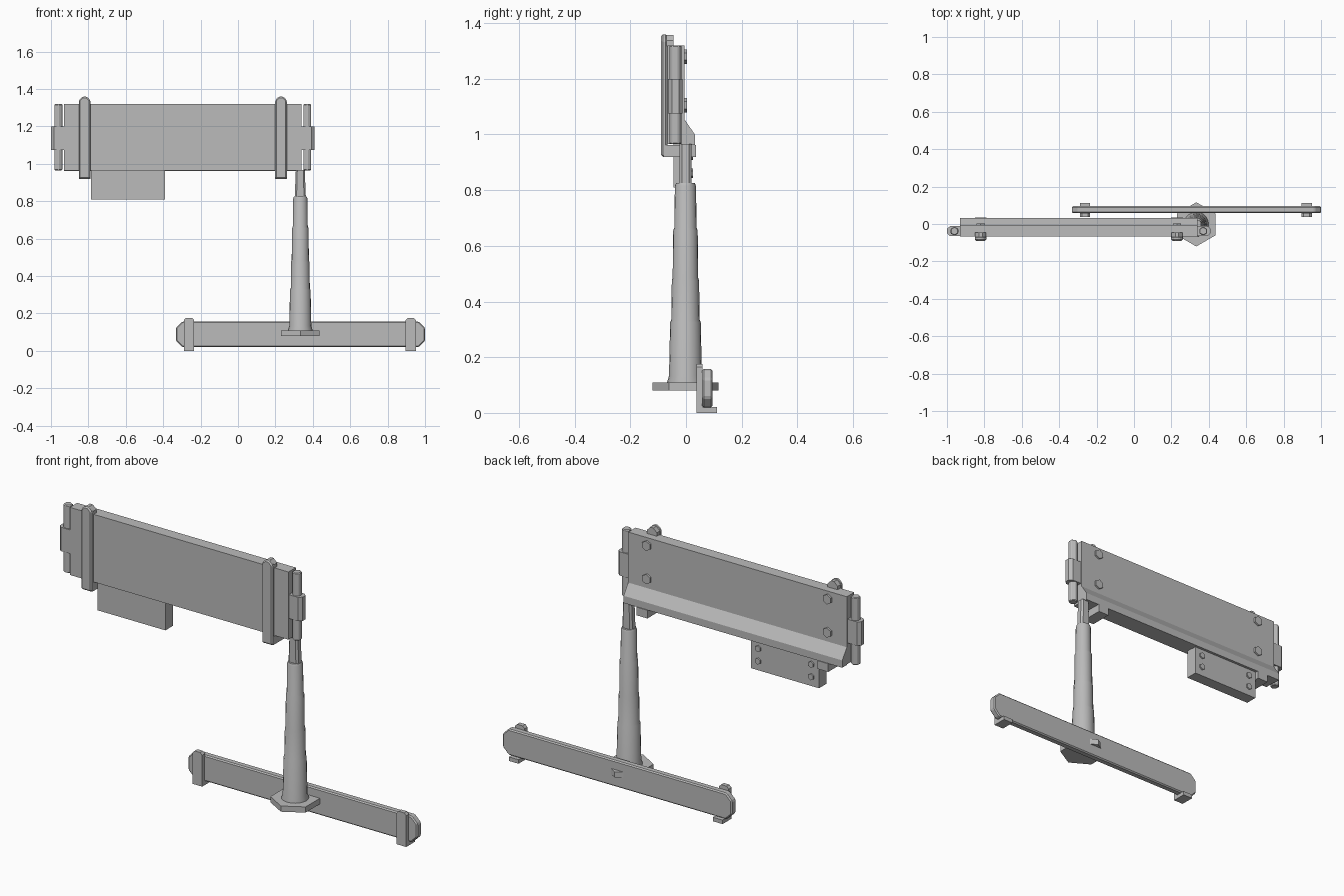
import bpy, bmesh, math
from mathutils import Vector

cube = bpy.data.objects.get("Cube")
if cube:
    bpy.data.objects.remove(cube, do_unlink=True)

grey = bpy.data.materials.new("plain grey")
grey.use_nodes = True
colour = (0.5, 0.5, 0.5, 1)
grey.diffuse_color = colour
grey.node_tree.nodes["Principled BSDF"].inputs["Base Color"].default_value = colour


def finish(name, bm, bevel=0):
    bmesh.ops.recalc_face_normals(bm, faces=bm.faces[:])
    mesh = bpy.data.meshes.new(name)
    bm.to_mesh(mesh)
    bm.free()
    mesh.materials.append(grey)
    ob = bpy.data.objects.new(name, mesh)
    bpy.context.collection.objects.link(ob)
    if bevel:
        mod = ob.modifiers.new("edge", 'BEVEL')
        mod.width = bevel
        mod.segments = 1
    return ob


def prism(name, pts, axis, lo, hi, bevel=0):
    """Extrude a flat outline along an axis; the outline uses the other two axes in order."""
    bm = bmesh.new()
    verts = []
    for p in pts:
        co = list(p)
        co.insert("xyz".index(axis), lo)
        verts.append(bm.verts.new(co))
    face = bm.faces.new(verts)
    shift = Vector((0, 0, 0))
    shift["xyz".index(axis)] = hi - lo
    new = bmesh.ops.extrude_face_region(bm, geom=[face])["geom"]
    if face.is_valid and not any(len(e.link_faces) == 1 for e in bm.edges):
        pass
    else:
        bm.faces.new(verts)
    bmesh.ops.translate(bm, vec=shift, verts=[v for v in new if isinstance(v, bmesh.types.BMVert)])
    return finish(name, bm, bevel)


def box(name, x0, x1, y0, y1, z0, z1, bevel=0):
    return prism(name, [(x0, y0), (x1, y0), (x1, y1), (x0, y1)], 'z', z0, z1, bevel)


def ngon(cx, cy, r, n, start=0):
    return [(cx + r * math.cos(start + i * math.tau / n),
             cy + r * math.sin(start + i * math.tau / n)) for i in range(n)]


def clipped(x0, x1, z0, z1, top, bottom):
    """Rectangle outline with clipped corners."""
    pts = [(x0 + bottom, z0), (x1 - bottom, z0), (x1, z0 + bottom), (x1, z1 - top),
           (x1 - top, z1), (x0 + top, z1), (x0, z1 - top), (x0, z0 + bottom)]
    return [p for i, p in enumerate(pts) if p not in pts[:i]]


# Upper panel and its sloping rear lip
MID = -0.295
box("panel", -0.93, 0.34, -0.067, -0.006, 0.965, 1.32)
prism("rear_lip", [(-0.006, 1.055), (0.032, 1.0), (0.032, 0.962), (-0.006, 0.962)],
      'x', -0.93, 0.34)

# Straps, bolts, end rods and sleeves, repeated on both sides of the panel
for side, tag in ((-1, "right"), (1, "left")):
    sx = MID + side * 0.525
    prism("strap_" + tag, clipped(sx - 0.031, sx + 0.031, 0.92, 1.36, 0.02, 0),
          'y', -0.09, -0.066, 0.007)
    prism("strap_top_hook_" + tag, clipped(sx - 0.029, sx + 0.029, 1.318, 1.358, 0.02, 0),
          'y', -0.07, -0.045)
    box("strap_bottom_hook_" + tag, sx - 0.031, sx + 0.031, -0.08, 0.036, 0.92, 0.963)
    for z in (1.105, 1.28):
        prism("panel_bolt_" + tag, ngon(sx, z, 0.026, 6, math.pi / 2), 'y', -0.01, 0.004)

    rx = MID + side * 0.665
    prism("end_rod_" + tag, ngon(rx, -0.038, 0.024, 6, math.pi / 6), 'z', 0.965, 1.32, 0.004)
    inner, outer = MID + side * 0.633, MID + side * 0.705
    bend = outer - side * 0.016
    prism("rod_sleeve_" + tag,
          [(inner, -0.064), (bend, -0.064), (outer, -0.050),
           (outer, -0.026), (bend, -0.012), (inner, -0.012)], 'z', 1.075, 1.2)

# Small box under the panel
box("lower_box", -0.785, -0.39, -0.045, 0.018, 0.81, 0.967)
for x in (-0.742, -0.433):
    for z in (0.86, 0.925):
        prism("lower_box_bolt", ngon(x, z, 0.017, 6, math.pi / 2), 'y', 0.015, 0.026)

# Telescoping mast
CX, CY = 0.333, -0.002
profile = [(0, 0.09), (0.066, 0.09), (0.066, 0.11), (0.059, 0.133), (0.055, 0.325),
           (0.051, 0.335), (0.049, 0.475), (0.046, 0.485), (0.044, 0.655),
           (0.040, 0.665), (0.038, 0.815), (0.034, 0.825), (0, 0.825)]
bm = bmesh.new()
line = [bm.verts.new((CX + r, CY, z)) for r, z in profile]
edges = [bm.edges.new(pair) for pair in zip(line, line[1:])]
bmesh.ops.spin(bm, geom=line + edges, cent=(CX, CY, 0), axis=(0, 0, 1),
               angle=math.tau, steps=20)
bmesh.ops.remove_doubles(bm, verts=bm.verts[:], dist=0.0005)
mast = finish("mast", bm)
bpy.ops.object.select_all(action='DESELECT')
mast.select_set(True)
bpy.context.view_layer.objects.active = mast
bpy.ops.object.shade_smooth_by_angle(angle=math.radians(25))

# Tapered neck between mast and panel
neck = prism("mast_neck", clipped(CX - 0.03, CX + 0.03, CY - 0.022, CY + 0.022, 0.01, 0.01),
             'z', 0.815, 0.966)
for v in neck.data.vertices:
    if v.co.z > 0.9:
        v.co.x = CX + (v.co.x - CX) * 0.8

# Six-sided foot flange
prism("foot_flange", ngon(CX, CY, 0.118, 6, math.pi / 2), 'z', 0.08, 0.11)

# Lower bar with its two clips
prism("lower_bar", clipped(-0.332, 1.0, 0.02, 0.157, 0.034, 0.034), 'y', 0.058, 0.095, 0.006)
for x, tag in ((-0.262, "right"), (0.923, "left")):
    prism("bar_clip_" + tag, clipped(x - 0.028, x + 0.028, 0, 0.176, 0.012, 0),
          'y', 0.037, 0.06)
    box("bar_clip_hook_" + tag, x - 0.028, x + 0.028, 0.05, 0.111, 0, 0.021)
